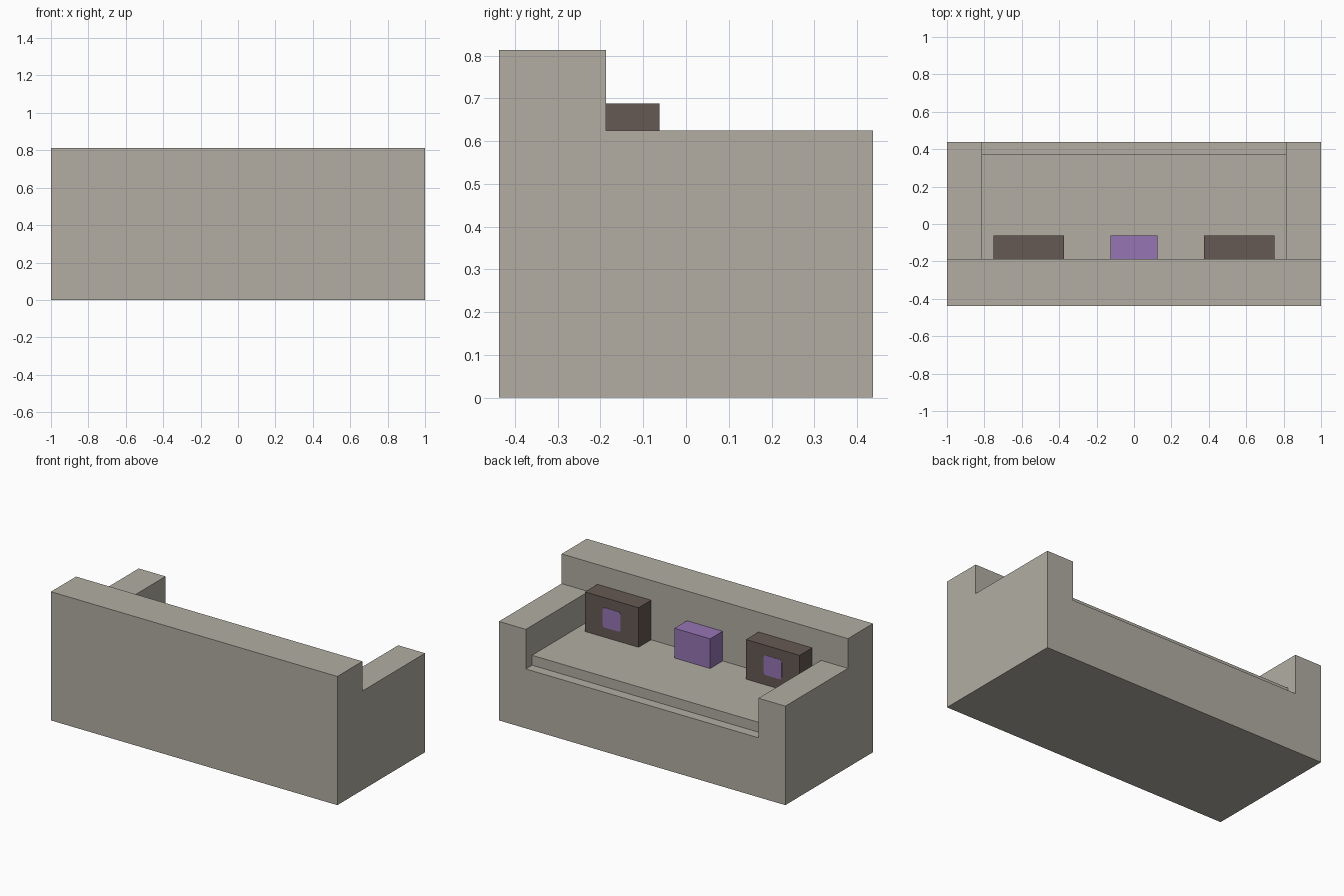
import bpy, bmesh, math
from mathutils import Vector

if "Cube" in bpy.data.objects:
    bpy.data.objects.remove(bpy.data.objects["Cube"])


def material(name, rgb):
    """Flat colour from 0-255 sRGB values."""
    m = bpy.data.materials.new(name)
    m.diffuse_color = [((c / 255 + 0.055) / 1.055) ** 2.4 for c in rgb] + [1.0]
    m.use_nodes = True
    m.node_tree.nodes["Principled BSDF"].inputs["Base Color"].default_value = m.diffuse_color
    return m


BEIGE = material("warm grey fabric", (178, 174, 164))
BROWN = material("dark brown fabric", (101, 89, 83))
PURPLE = material("purple fabric", (149, 117, 179))


def prism(name, outline, y0, y1, mat):
    """Extrude an (x, z) outline along y from y0 to y1."""
    bm = bmesh.new()
    face = bm.faces.new([bm.verts.new((x, y0, z)) for x, z in outline])
    new = bmesh.ops.extrude_face_region(bm, geom=[face])["geom"]
    bmesh.ops.translate(bm, vec=Vector((0, y1 - y0, 0)),
                        verts=[v for v in new if isinstance(v, bmesh.types.BMVert)])
    bmesh.ops.recalc_face_normals(bm, faces=bm.faces)
    mesh = bpy.data.meshes.new(name)
    bm.to_mesh(mesh)
    bm.free()
    mesh.materials.append(mat)
    obj = bpy.data.objects.new(name, mesh)
    bpy.context.collection.objects.link(obj)
    return obj


def rect(x0, x1, z0, z1):
    return [(x0, z0), (x1, z0), (x1, z1), (x0, z1)]


def rounded(cx, cz, half, r, steps=3):
    """Square outline with rounded corners."""
    pts = []
    for q, (sx, sz) in enumerate([(1, 1), (-1, 1), (-1, -1), (1, -1)]):
        for i in range(steps + 1):
            a = math.pi / 2 * (q + i / steps)
            pts.append((cx + sx * (half - r) + r * math.cos(a),
                        cz + sz * (half - r) + r * math.sin(a)))
    return pts


BACK_Y = -0.1875    # seat side of the backrest
ARM_X = 0.8125      # inner side of the armrests
ARM_Z = 0.625
BASE_Z = 0.375
SEAT_Z = 0.4375

# Sofa frame: one block with the space over the seat and armrests cut away
frame = prism("sofa_frame", rect(-1, 1, 0, 0.8125), -0.4375, 0.4375, BEIGE)
half = [(ARM_X, BASE_Z), (ARM_X, ARM_Z), (1.1, ARM_Z), (1.1, 1.0)]
cutter = prism("seat_space_cutter", half + [(-x, z) for x, z in reversed(half)],
               BACK_Y, 0.6, BEIGE)
cutter.hide_render = True
cut = frame.modifiers.new("seat_space", 'BOOLEAN')
cut.operation = 'DIFFERENCE'
cut.solver = 'EXACT'
cut.object = cutter
bpy.context.view_layer.objects.active = frame
bpy.ops.object.modifier_apply(modifier=cut.name)
bpy.data.objects.remove(cutter)

# Seat cushion, set back slightly from the front of the base
prism("seat_cushion", rect(-ARM_X, ARM_X, BASE_Z, SEAT_Z), BACK_Y, 0.375, BEIGE)

# Pillows leaning on the backrest
PILLOW_Y = -0.0625
prism("middle_pillow", rect(-0.125, 0.125, SEAT_Z, 0.625), BACK_Y, PILLOW_Y, PURPLE)
for side, s in (("left", -1), ("right", 1)):
    cx = s * 0.5625
    prism(side + "_pillow", rect(cx - 0.1875, cx + 0.1875, SEAT_Z, 0.6875),
          BACK_Y, PILLOW_Y, BROWN)
    # Square patch on the pillow face
    prism(side + "_pillow_patch", rounded(cx, 0.5625, 0.0625, 0.015),
          PILLOW_Y, PILLOW_Y + 0.002, PURPLE)
